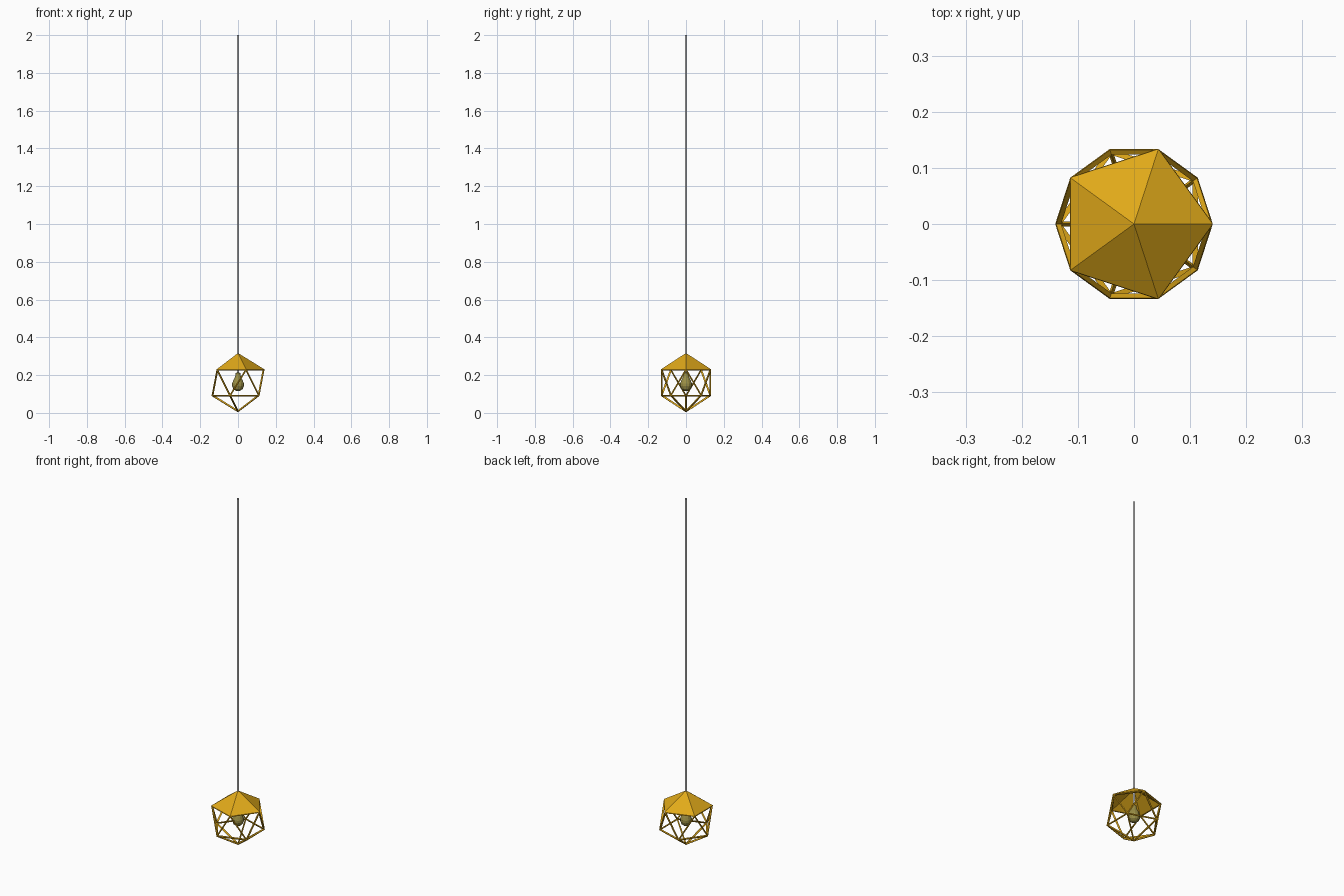
import bpy, bmesh, math
from mathutils import Vector

if "Cube" in bpy.data.objects:
    bpy.data.objects.remove(bpy.data.objects["Cube"])

R, CZ = 0.157, 0.160


def material(name, color):
    m = bpy.data.materials.new(name)
    m.diffuse_color = color
    m.use_nodes = True
    m.node_tree.nodes["Principled BSDF"].inputs["Base Color"].default_value = m.diffuse_color
    return m


def make_object(name, bm, mat=None):
    bmesh.ops.recalc_face_normals(bm, faces=bm.faces)
    me = bpy.data.meshes.new(name)
    bm.to_mesh(me)
    bm.free()
    ob = bpy.data.objects.new(name, me)
    bpy.context.collection.objects.link(ob)
    if mat:
        me.materials.append(mat)
    return ob


def lathe(name, profile, sides, mat=None, smooth=False):
    bm = bmesh.new()
    rings = []
    for r, z in profile:
        rings.append([bm.verts.new((r * math.cos(2 * math.pi * i / sides),
                                    r * math.sin(2 * math.pi * i / sides), z))
                      for i in range(sides)])
    for a, b in zip(rings, rings[1:]):
        for i in range(sides):
            j = (i + 1) % sides
            bm.faces.new((a[i], a[j], b[j], b[i]))
    bmesh.ops.remove_doubles(bm, verts=bm.verts, dist=1e-6)
    ob = make_object(name, bm, mat)
    for p in ob.data.polygons:
        p.use_smooth = smooth
    return ob


gold = material("gold", (0.75, 0.4, 0.01, 1))
glass = material("bulb_glass", (0.32, 0.27, 0.06, 1))

# Icosahedral shade: hull of two rings and two tips
bm = bmesh.new()
pts = [Vector((0, 0, R)), Vector((0, 0, -R))]
ring_r, ring_z = R * 2 / math.sqrt(5), R / math.sqrt(5)
for k in range(10):
    a = math.radians(36 * k)
    pts.append(Vector((ring_r * math.cos(a), ring_r * math.sin(a),
                       ring_z if k % 2 == 0 else -ring_z)))
for p in pts:
    bm.verts.new(p + Vector((0, 0, CZ)))
bmesh.ops.convex_hull(bm, input=bm.verts)
bmesh.ops.recalc_face_normals(bm, faces=bm.faces)

# Open the fifteen lower faces into struts, keep the five roof panels
lower = [f for f in bm.faces if f.calc_center_median().z < CZ + ring_z + 0.005]
bmesh.ops.inset_individual(bm, faces=lower, thickness=0.009)
bmesh.ops.delete(bm, geom=lower, context='FACES')
shade = make_object("lamp_shade", bm, gold)
sol = shade.modifiers.new("thickness", 'SOLIDIFY')
sol.thickness = 0.009
sol.offset = -1

# Open-ended hanging cord
lathe("cord", [(0.006, 0.2), (0.006, 2.0)], 12, smooth=True)

# Light bulb
lathe("bulb", [(0, 0.115), (0.014, 0.118), (0.025, 0.127), (0.031, 0.142),
               (0.031, 0.156), (0.025, 0.172), (0.017, 0.188),
               (0.013, 0.2), (0.012, 0.212), (0, 0.214)], 12, glass)
